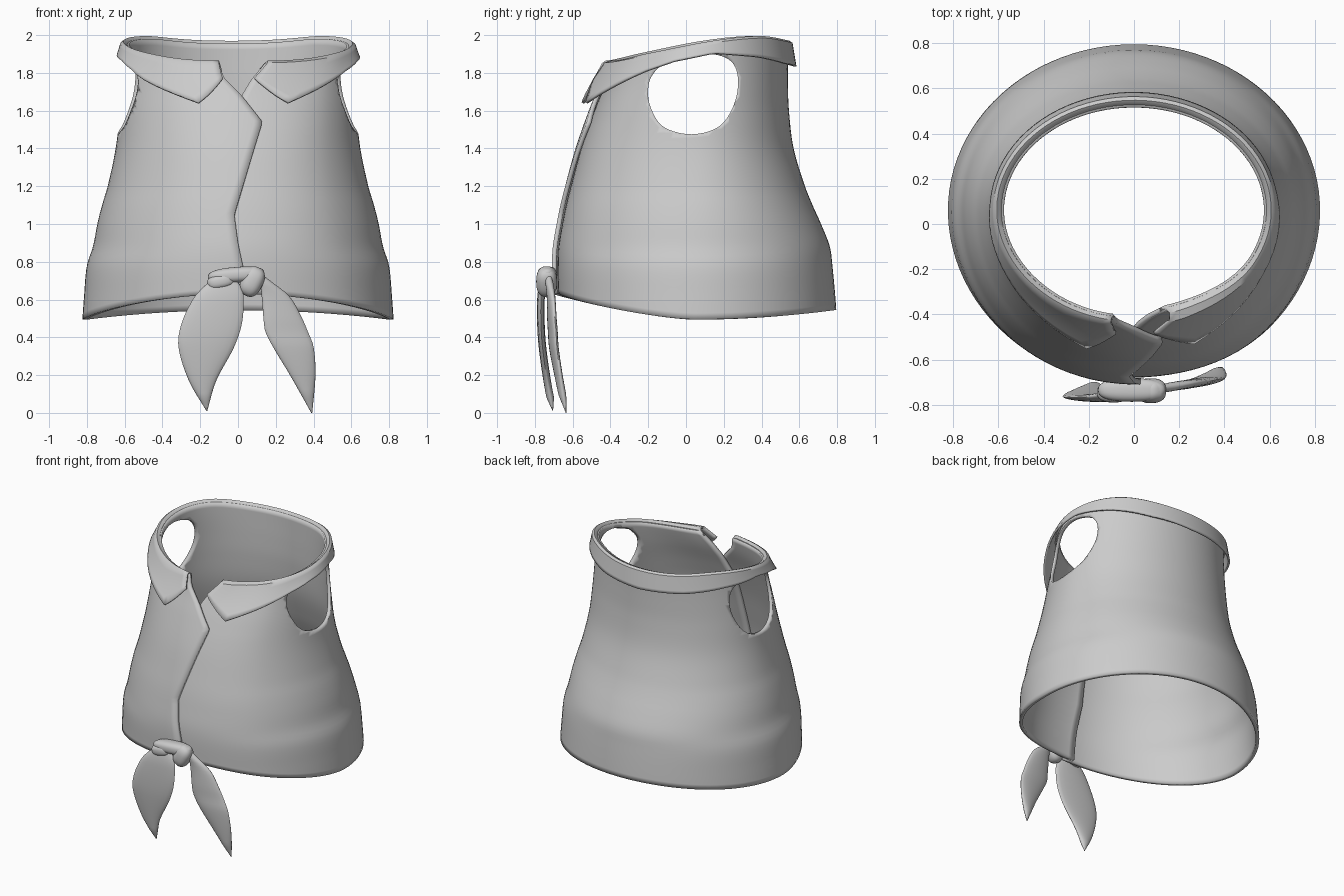
import bpy, bmesh, math
from math import sin, cos, pi, asin

if "Cube" in bpy.data.objects:
    bpy.data.objects.remove(bpy.data.objects["Cube"])

cloth = bpy.data.materials.new("grey_cloth")
cloth.diffuse_color = (0.6, 0.6, 0.6, 1)
cloth.use_nodes = True
cloth.node_tree.nodes["Principled BSDF"].inputs["Base Color"].default_value = cloth.diffuse_color


def lin(tab, t):
    """Straight interpolation in a table of (t, value)."""
    if t <= tab[0][0]:
        return tab[0][1]
    for (a, p), (b, q) in zip(tab, tab[1:]):
        if t <= b:
            return p + (q - p) * (t - a) / (b - a)
    return tab[-1][1]


def smooth(tab, t, k=1):
    """Smooth interpolation of column k in a table keyed by column 0."""
    t = min(max(t, tab[0][0]), tab[-1][0])
    n = len(tab)
    i = max(j for j in range(n - 1) if tab[j][0] <= t)

    def slope(j):
        a, b = tab[max(j - 1, 0)], tab[min(j + 1, n - 1)]
        return (b[k] - a[k]) / (b[0] - a[0])
    h = tab[i + 1][0] - tab[i][0]
    s = (t - tab[i][0]) / h
    return ((2*s**3 - 3*s*s + 1) * tab[i][k] + (s**3 - 2*s*s + s) * h * slope(i)
            + (3*s*s - 2*s**3) * tab[i + 1][k] + (s**3 - s*s) * h * slope(i + 1))


def finish(name, bm, angle=40):
    me = bpy.data.meshes.new(name)
    bm.to_mesh(me)
    bm.free()
    ob = bpy.data.objects.new(name, me)
    bpy.context.collection.objects.link(ob)
    me.materials.append(cloth)
    bpy.ops.object.select_all(action='DESELECT')
    bpy.context.view_layer.objects.active = ob
    ob.select_set(True)
    bpy.ops.object.shade_smooth_by_angle(angle=math.radians(angle))
    return ob


def grid(rows, flip=False, closed=False):
    bm = bmesh.new()
    vs = [[bm.verts.new(p) for p in r] for r in rows]
    n = len(vs[0])
    for a, b in zip(vs, vs[1:]):
        for i in range(n if closed else n - 1):
            j = (i + 1) % n
            f = [a[i], a[j], b[j], b[i]]
            bm.faces.new(f[::-1] if flip else f)
    if closed:
        bm.faces.new(vs[0])
        bm.faces.new(vs[-1])
        bmesh.ops.recalc_face_normals(bm, faces=bm.faces)
    return bm


# Body outline: z, half width, front y, back y
BODY = [(.48, .825, -.70, .80), (.62, .815, -.705, .79), (.78, .80, -.71, .775),
        (.88, .768, -.705, .762), (1.0, .745, -.685, .715), (1.1, .72, -.665, .67),
        (1.2, .69, -.64, .63), (1.4, .648, -.585, .57), (1.6, .625, -.515, .545),
        (1.75, .61, -.455, .54), (1.88, .60, -.42, .54), (2.0, .60, -.40, .54)]
# x of the two overlapping front edges by height
LEFT_EDGE = [(.6, .03), (.76, .03), (.9, 0), (1.05, -.02), (1.28, .05), (1.54, .13),
             (1.68, .02), (1.78, -.08), (1.86, -.10)]
RIGHT_EDGE = [(.6, -.03), (1.05, -.08), (1.5, -.05), (1.68, .02), (1.76, .07), (1.87, .165)]
RIM = [(-1, 1.965), (-.6, 1.99), (0, 1.965), (.7, 1.90), (1, 1.86)]


def hem(c):
    return .495 + (.135 * c**1.5 if c > 0 else .05 * c * c)


def rim(u):
    return smooth(RIM, cos(2 * pi * u))


def point(u, z, out=0):
    """Point on the body: u runs from the left edge round the back to the right edge."""
    ax, yf, yb = (smooth(BODY, z, k) for k in (1, 2, 3))
    t0 = asin(-lin(LEFT_EDGE, z) / ax)
    t1 = 2 * pi + asin(-lin(RIGHT_EDGE, z) / ax)
    t = t0 + (t1 - t0) * u
    cy = .06
    ay = cy - yf if cos(t) > 0 else yb - cy
    nx, ny = -sin(t) / ax, -cos(t) / ay
    ln = math.hypot(nx, ny)
    tuck = min(max((u - .86) / .12, 0), 1)      # right panel tucks underneath
    out -= .03 * tuck * tuck * (3 - 2 * tuck)
    return (-ax * sin(t) + nx / ln * out, cy - ay * cos(t) + ny / ln * out, z)


# Vest body
COLS, ROWS = 96, 44
rows = []
for j in range(ROWS + 1):
    r = []
    for i in range(COLS + 1):
        u = i / COLS
        a, b = hem(cos(2 * pi * u)), rim(u) - .01
        r.append(point(u, a + (b - a) * j / ROWS))
    rows.append(r)
body = finish("vest_body", grid(rows, flip=True))
m = body.modifiers.new("thickness", 'SOLIDIFY')
m.thickness, m.offset = .024, -1

# Armhole cutter, straight through both sides
HOLE = [(-.2, 1.72), (-.188, 1.62), (-.12, 1.515), (.03, 1.475), (.18, 1.52), (.26, 1.65),
        (.273, 1.79), (.22, 1.875), (.08, 1.905), (-.08, 1.875), (-.17, 1.80)]
N = len(HOLE)
loop = [(i, *HOLE[i % N]) for i in range(-2, N + 3)]
ring = [(smooth(loop, i / 5, 1), smooth(loop, i / 5, 2)) for i in range(N * 5)]
cutter = finish("armhole_cutter", grid([[(x, y, z) for y, z in ring] for x in (-1, 1)],
                                       closed=True))
cutter.hide_render = True
cutter.hide_set(True)
m = body.modifiers.new("armholes", 'BOOLEAN')
m.operation, m.object, m.solver = 'DIFFERENCE', cutter, 'EXACT'

# Folded collar with two pointed fronts: distance from front edge, lower z, flare
LOWER = [(0, 1.775), (.38, 1.645), (.92, 1.815), (1.15, 1.865), (1.57, 1.905),
         (2.1, 1.885), (2.6, 1.85), (pi, 1.835)]
FLARE = [(0, .045), (.38, .085), (.9, .06), (1.57, .04), (pi, .045)]
half = [.38 * i / 6 for i in range(6)] + [.38 + (pi - .38) * i / 36 for i in range(37)]
us = [d / (2 * pi) for d in half] + [1 - d / (2 * pi) for d in half[-2::-1]]
rows = [[] for _ in range(10)]
for u in us:
    d = min(u, 1 - u) * 2 * pi
    top, low, flare = rim(u), lin(LOWER, d), lin(FLARE, d)
    under = .03 if u > .86 else 0
    under *= min((u - .86) / .12, 1) if under else 0
    rows[0].append(point(u, top - .04, -.022))
    rows[1].append(point(u, top - .008, -.012))
    rows[2].append(point(u, top + .005, .008 + under * .3))
    for k in range(7):
        w = k / 6
        z = (top - .006) + (low - top + .006) * w
        rows[3 + k].append(point(u, z, .024 + (flare - .024) * w + under))
collar = finish("collar", grid(rows))
m = collar.modifiers.new("thickness", 'SOLIDIFY')
m.thickness, m.offset = .014, -1


# Knot made from rounded wraps
def wrap(name, loc, size, tilt):
    bm = bmesh.new()
    bmesh.ops.create_uvsphere(bm, u_segments=28, v_segments=18, radius=1)
    for v in bm.verts:      # squarish ellipsoid, turned in the front plane
        p = [math.copysign(abs(c)**.8, c) * s for c, s in zip(v.co, size)]
        v.co = (loc[0] + p[0] * cos(tilt) - p[2] * sin(tilt), loc[1] + p[1],
                loc[2] + p[0] * sin(tilt) + p[2] * cos(tilt))
    return finish(name, bm, 60)


wrap("knot_band", (-.01, -.735, .73), (.15, .052, .042), .08)
wrap("knot_wrap", (.075, -.738, .695), (.058, .055, .082), -.45)
wrap("knot_left_fold", (-.09, -.745, .695), (.075, .045, .04), .2)


# Leaf-shaped tails: z, left x, right x, y
def tail(name, tab, skew):
    tab = sorted(tab)
    rows = []
    for j in range(31):
        z = tab[0][0] + (tab[-1][0] - tab[0][0]) * j / 30
        a, b, y = (smooth(tab, z, k) for k in (1, 2, 3))
        xc, hw = (a + b) / 2, max((b - a) / 2, .002)
        th = min(.02, hw * .6)
        rows.append([(xc + hw * cos(t), y + th * sin(t) + skew * hw * cos(t), z)
                     for t in (2 * pi * i / 20 for i in range(20))])
    return finish(name, grid(rows, closed=True), 70)


tail("left_tail", [(.72, -.12, -.02, -.75), (.66, -.19, .02, -.762), (.6, -.24, .03, -.768),
                   (.47, -.30, .02, -.768), (.35, -.315, -.02, -.76),
                   (.17, -.26, -.115, -.735), (.01, -.167, -.163, -.705)], 0)
tail("right_tail", [(.74, .07, .12, -.73), (.70, .11, .17, -.725), (.62, .125, .27, -.715),
                    (.5, .135, .34, -.71), (.43, .145, .37, -.705), (.35, .185, .40, -.70),
                    (.2, .275, .41, -.675), (0, .388, .393, -.635)], .15)
